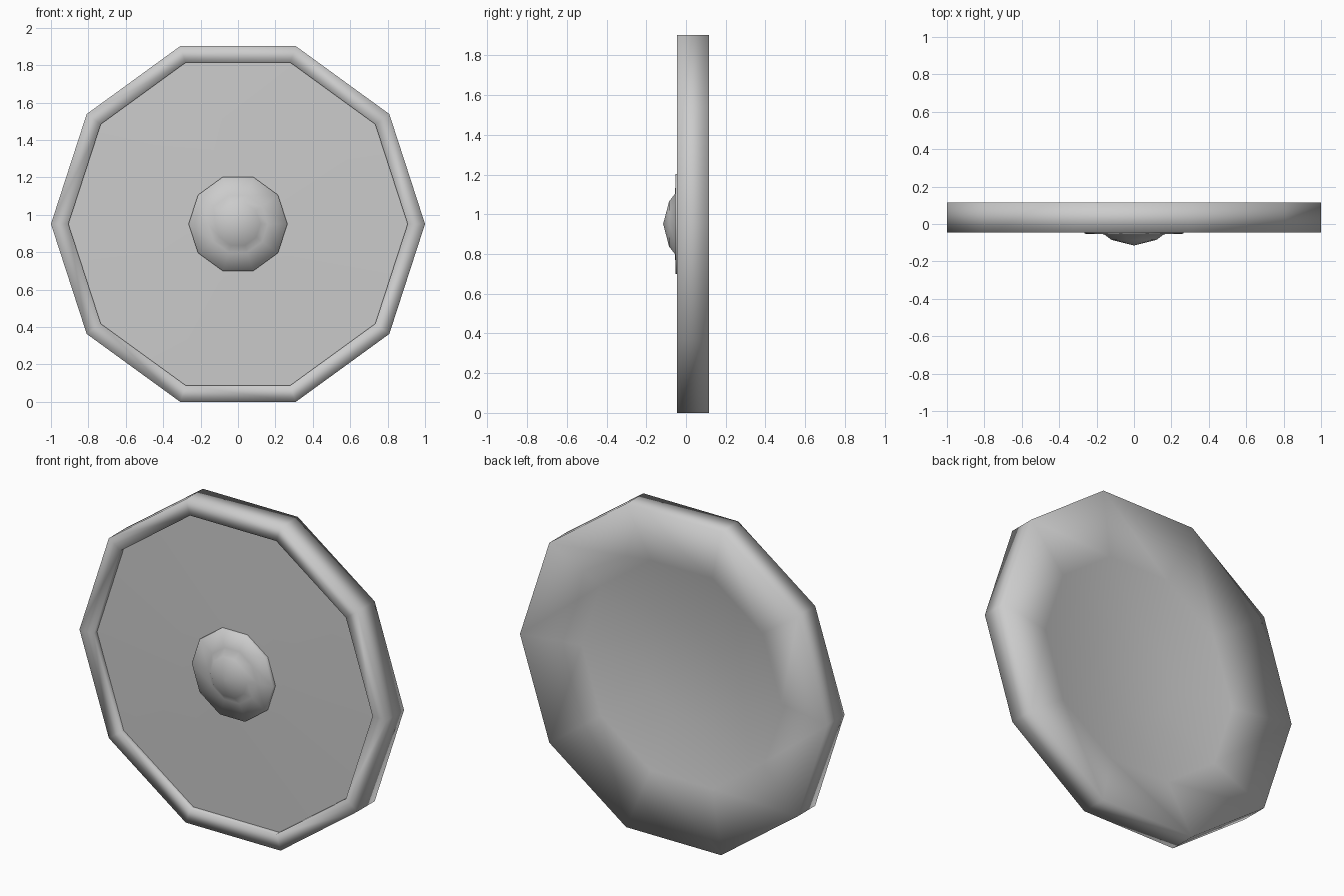
import bpy, bmesh, math

if "Cube" in bpy.data.objects:
    bpy.data.objects.remove(bpy.data.objects["Cube"])

SIDES = 10
ZC = math.sin(math.radians(72))  # centre height so the bottom edge rests on z = 0


def lathe(name, profile, creases=()):
    """Revolve (radius, y) points around the y axis into a ten-sided part."""
    bm = bmesh.new()
    rings = []
    for r, y in profile:
        if r == 0:
            rings.append([bm.verts.new((0, y, ZC))] * SIDES)
        else:
            rings.append([bm.verts.new((r * math.cos(i * math.tau / SIDES), y,
                                        ZC + r * math.sin(i * math.tau / SIDES)))
                          for i in range(SIDES)])
    for a, b in zip(rings, rings[1:]):
        for i in range(SIDES):
            j = (i + 1) % SIDES
            bm.faces.new(list(dict.fromkeys((a[i], a[j], b[j], b[i]))))
    # sharp rings
    for k in creases:
        for i in range(SIDES):
            bm.edges.get((rings[k][i], rings[k][(i + 1) % SIDES])).smooth = False
    bmesh.ops.recalc_face_normals(bm, faces=bm.faces)
    for f in bm.faces:
        f.smooth = True
    mesh = bpy.data.meshes.new(name)
    bm.to_mesh(mesh)
    bm.free()
    obj = bpy.data.objects.new(name, mesh)
    bpy.context.collection.objects.link(obj)
    return obj


# Shield board: shallow domed front behind a low rim, side wall and dished back
lathe("shield_board", [(0, -0.03), (0.30, -0.028), (0.907, -0.015),
                       (0.907, -0.045), (1.0, -0.045), (1.0, 0.115),
                       (0.65, 0.04), (0.28, -0.005), (0, -0.015)], creases=[2])

# Central boss: thin flange with a low dome
lathe("boss", [(0.264, -0.025), (0.264, -0.052), (0.16, -0.055), (0.12, -0.085), (0, -0.115)])
